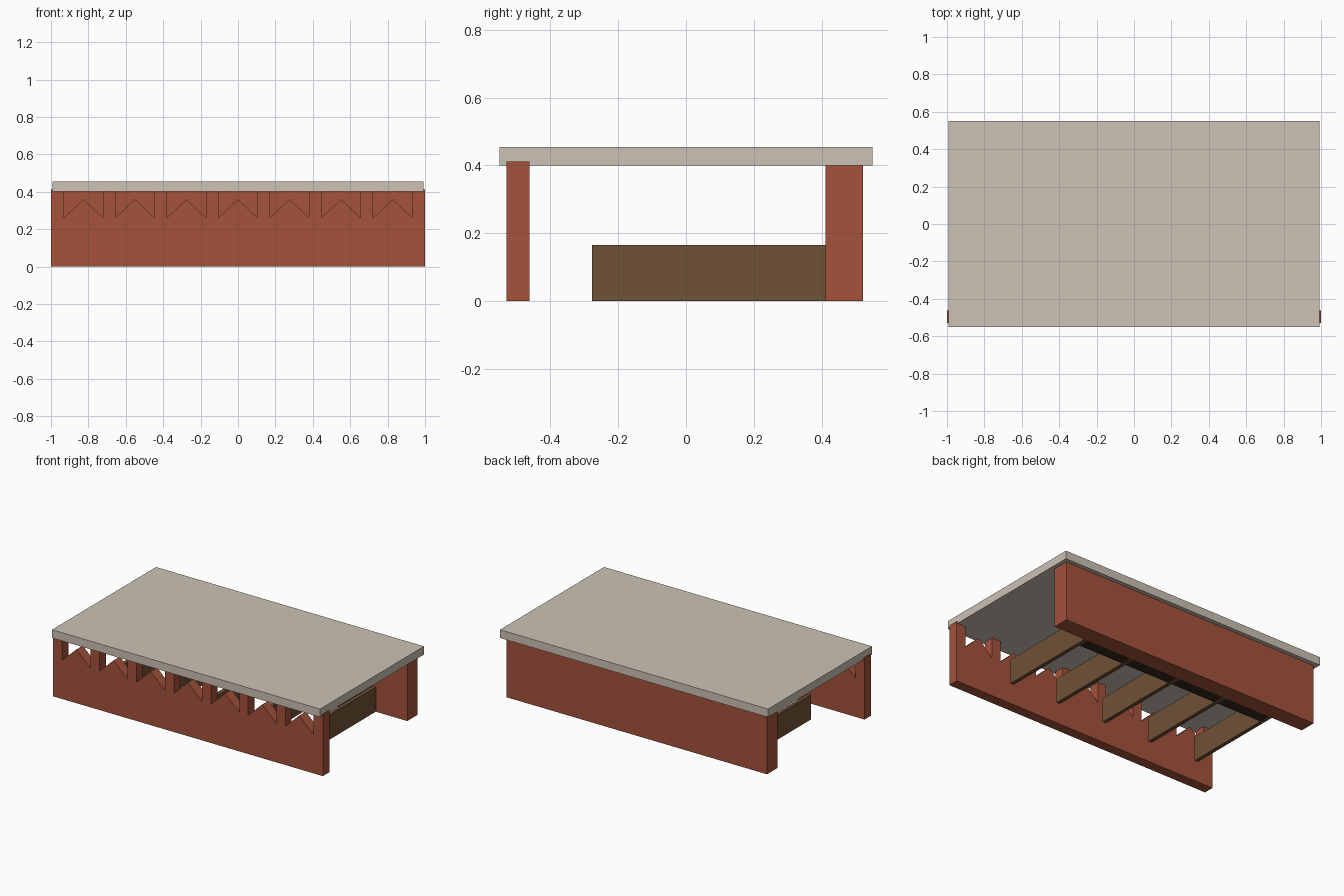
import bpy, bmesh

if "Cube" in bpy.data.objects:
    bpy.data.objects.remove(bpy.data.objects["Cube"])


def material(name, rgb):
    def lin(c):
        c /= 255
        return c / 12.92 if c <= 0.04045 else ((c + 0.055) / 1.055) ** 2.4
    m = bpy.data.materials.new(name)
    m.diffuse_color = (*[lin(c) for c in rgb], 1)
    m.use_nodes = True
    m.node_tree.nodes["Principled BSDF"].inputs["Base Color"].default_value = m.diffuse_color
    return m


STONE = material("pale stone", (204, 194, 181))
BRICK = material("red brick", (163, 82, 59))
WOOD = material("brown wood", (111, 81, 53))
DARK = material("dark brown", (52, 40, 29))


def extrude_profile(name, pts, y0, y1, mat):
    """Flat x-z outline pulled from y0 to y1."""
    bm = bmesh.new()
    face = bm.faces.new([bm.verts.new((x, y0, z)) for x, z in pts])
    ext = bmesh.ops.extrude_face_region(bm, geom=[face])
    verts = [v for v in ext["geom"] if isinstance(v, bmesh.types.BMVert)]
    bmesh.ops.translate(bm, verts=verts, vec=(0, y1 - y0, 0))
    bmesh.ops.recalc_face_normals(bm, faces=bm.faces)
    me = bpy.data.meshes.new(name)
    bm.to_mesh(me)
    bm.free()
    me.materials.append(mat)
    ob = bpy.data.objects.new(name, me)
    bpy.context.collection.objects.link(ob)
    return ob


def box(name, x0, x1, y0, y1, z0, z1, mat):
    return extrude_profile(name, [(x0, z0), (x1, z0), (x1, z1), (x0, z1)], y0, y1, mat)


# Roof slab
box("roof_slab", -0.993, 0.993, -0.55, 0.55, 0.40, 0.455, STONE)

# Back wall
box("back_wall", -0.966, 0.966, 0.412, 0.522, 0.0, 0.40, BRICK)

# Front wall: seven openings, each with a pointed sill
outline = [(1, 0), (1, 0.412)]
for i in range(3, -4, -1):
    c = i * 0.2755
    outline += [(c + 0.105, 0.412), (c + 0.105, 0.26), (c, 0.36),
                (c - 0.105, 0.26), (c - 0.105, 0.412)]
outline += [(-1, 0.412), (-1, 0)]
extrude_profile("front_wall", outline, -0.53, -0.462, BRICK)

# Low partitions standing off the back wall
for i in range(-2, 3):
    c = i * 0.36
    box(f"partition_{i + 3}", c - 0.0125, c + 0.0125, -0.277, 0.412, 0, 0.165, WOOD)

# Dark bar between the partitions along the back wall, one length per bay
for i in range(4):
    c = (i - 2) * 0.36
    box(f"dark_bar_{i + 1}", c + 0.0125, c + 0.3475, 0.335, 0.412, 0, 0.10, DARK)
